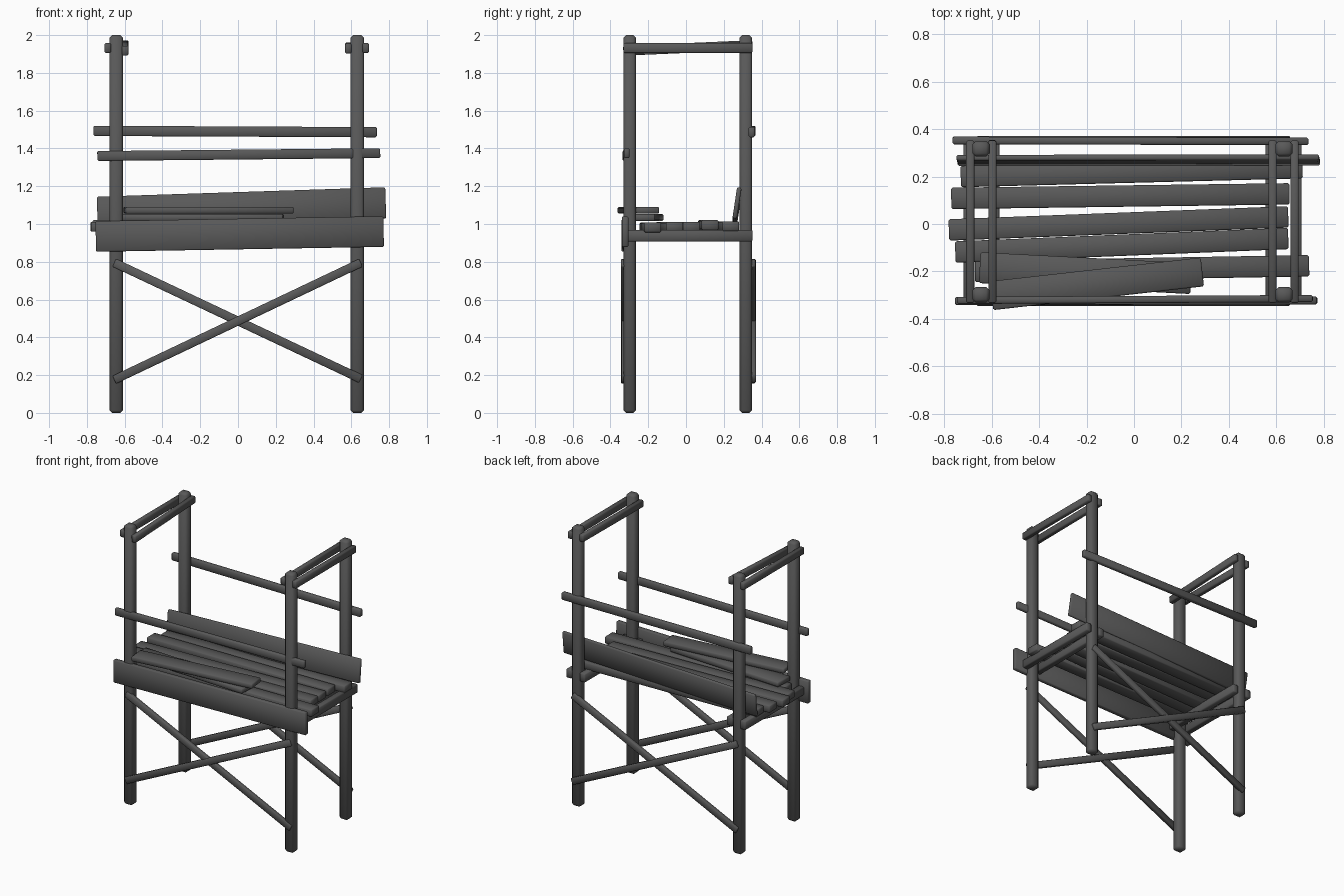
import bpy, bmesh, math
from mathutils import Vector, Matrix

if "Cube" in bpy.data.objects:
    bpy.data.objects.remove(bpy.data.objects["Cube"])

mat = bpy.data.materials.new("dark grey wood")
mat.diffuse_color = (0.1, 0.1, 0.1, 1)
mat.use_nodes = True
mat.node_tree.nodes["Principled BSDF"].inputs["Base Color"].default_value = mat.diffuse_color


def beam(name, a, b, side, up_size, up=(0, 0, 1), bevel=0.006):
    """Bevelled timber from a to b; side = horizontal size, up_size = size along 'up'."""
    a, b, up = Vector(a), Vector(b), Vector(up)
    x = (b - a).normalized()
    y = up.cross(x).normalized()
    z = x.cross(y)
    bm = bmesh.new()
    bmesh.ops.create_cube(bm, size=1)
    bmesh.ops.scale(bm, vec=((b - a).length, side, up_size), verts=bm.verts)
    bmesh.ops.bevel(bm, geom=bm.edges[:], offset=bevel, segments=1, affect='EDGES')
    rot = Matrix((x, y, z)).transposed().to_4x4()
    bmesh.ops.transform(bm, matrix=Matrix.Translation((a + b) / 2) @ rot, verts=bm.verts)
    me = bpy.data.meshes.new(name)
    bm.to_mesh(me)
    bm.free()
    me.materials.append(mat)
    ob = bpy.data.objects.new(name, me)
    bpy.context.collection.objects.link(ob)
    bpy.context.view_layer.objects.active = ob
    for o in bpy.context.selected_objects:
        o.select_set(False)
    ob.select_set(True)
    bpy.ops.object.shade_smooth_by_angle(angle=math.radians(50))


XL, XR, YF, YB = -0.645, 0.632, -0.298, 0.317

# Four corner posts
for sx, x in (("left", XL), ("right", XR)):
    for sy, y in (("front", YF), ("back", YB)):
        beam(f"{sy}_{sx}_post", (x, y, 0), (x, y, 2), 0.066, 0.072, up=(1, 0, 0), bevel=0.014)

# Paired side rails, clamped inside and outside the posts
for sx, x, tilt in (("left", XL, 0.015), ("right", XR, 0.003)):
    for tag, d in (("outer", -0.045 if x < 0 else 0.045), ("inner", 0.048 if x < 0 else -0.048)):
        t = tilt if tag == "inner" else 0
        beam(f"{sx}_{tag}_top_rail", (x + d, -0.332, 1.932 - t), (x + d, 0.352, 1.932 + t), 0.034, 0.052)
        beam(f"{sx}_{tag}_seat_rail", (x + d * 1.15, -0.328, 0.938), (x + d * 1.15, 0.352, 0.938), 0.045, 0.062)

# Wide front and back boards
beam("front_board", (-0.753, -0.324, 0.934), (0.771, -0.322, 0.96), 0.034, 0.162)
beam("back_board", (-0.745, 0.268, 1.062), (0.782, 0.27, 1.112), 0.024, 0.165, up=(0, 0.15, 1))

# Thin hand rails
beam("front_rail", (-0.745, -0.322, 1.36), (0.753, -0.314, 1.375), 0.03, 0.052)
beam("back_rail", (-0.765, 0.352, 1.493), (0.735, 0.348, 1.486), 0.032, 0.054)

# Crossed braces below the seat, front and back
for side, y in (("front", -0.326), ("back", 0.356)):
    beam(f"{side}_falling_brace", (-0.655, y, 0.795), (0.65, y, 0.18), 0.03, 0.046, bevel=0.005)
    beam(f"{side}_rising_brace", (-0.655, y - 0.004, 0.175), (0.65, y - 0.004, 0.795), 0.03, 0.046, bevel=0.005)

# Uneven seat planks: left x, left y, right x, right y, z
planks = [(-0.73, 0.2, 0.71, 0.237, 0.988), (-0.77, 0.108, 0.655, 0.127, 0.994),
          (-0.78, -0.025, 0.65, 0.03, 0.985), (-0.753, -0.118, 0.65, -0.061, 0.984),
          (-0.67, -0.2, 0.738, -0.176, 0.982)]
for i, (x0, y0, x1, y1, z) in enumerate(planks):
    beam(f"seat_plank_{i + 1}", (x0, y0, z), (x1, y1, z), 0.09, 0.052)

# Two loose planks lying on top
beam("lower_loose_plank", (-0.65, -0.184, 1.034), (0.24, -0.23, 1.034), 0.13, 0.036)
beam("upper_loose_plank", (-0.6, -0.302, 1.073), (0.288, -0.202, 1.073), 0.122, 0.036)
